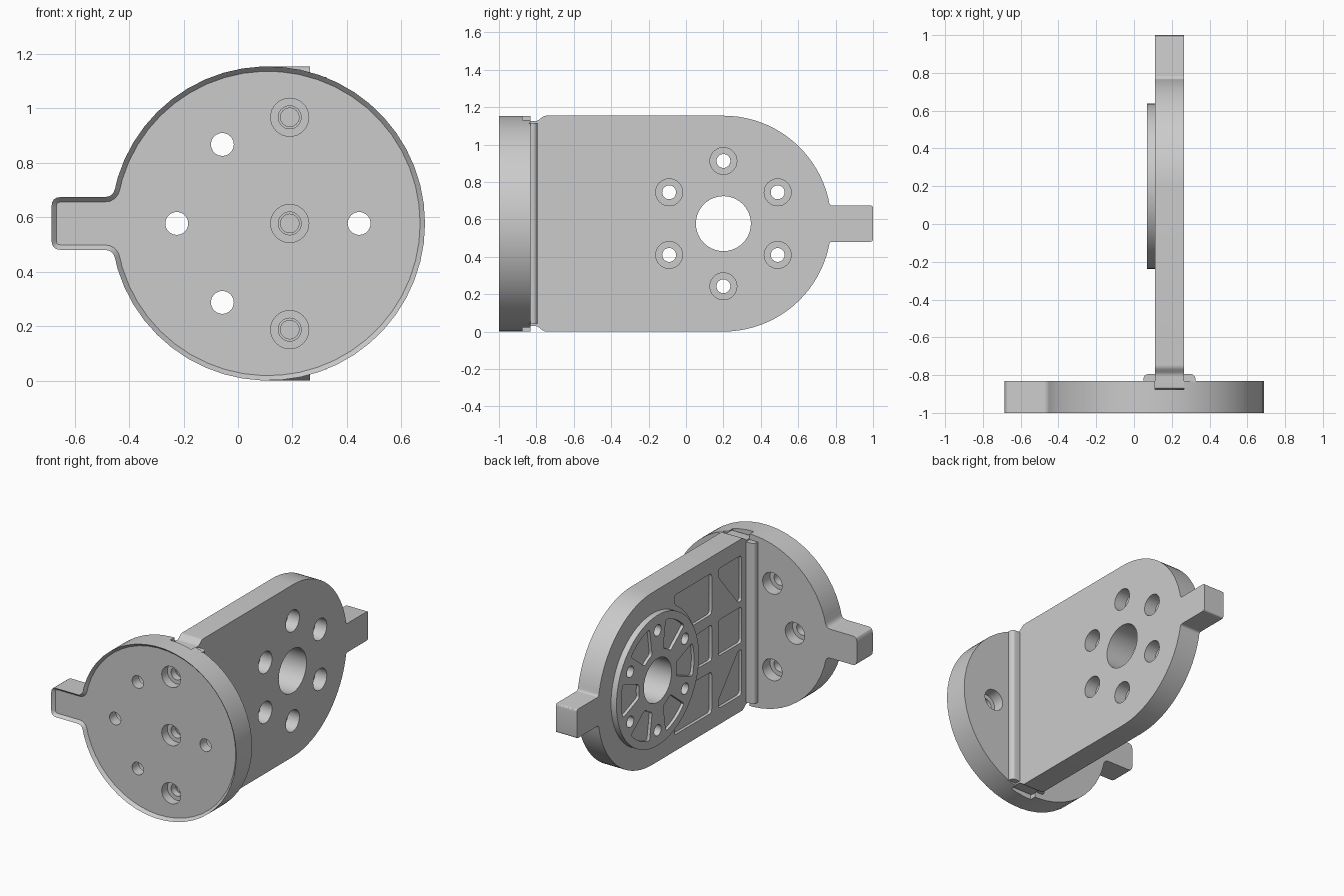
import bpy, bmesh, math
from mathutils import Vector

if "Cube" in bpy.data.objects:
    bpy.data.objects.remove(bpy.data.objects["Cube"])

grey = bpy.data.materials.new("plain grey")
grey.use_nodes = True
COLOUR = (0.6, 0.6, 0.6, 1)
grey.diffuse_color = COLOUR
grey.node_tree.nodes["Principled BSDF"].inputs["Base Color"].default_value = COLOUR

MID = 0.577            # height of the centre line
R = 0.577              # radius of both rounded plates
HUB_Y, DISC_X = 0.2, 0.11
BOLT_R = 0.335


def circle(u, v, r, n=32):
    return [(u + r * math.cos(math.tau * i / n), v + r * math.sin(math.tau * i / n)) for i in range(n)]


def arc(u, v, r, a, b, n):
    """Arc points from angle a to b in degrees."""
    angles = [math.radians(a + (b - a) * i / n) for i in range(n + 1)]
    return [(u + r * math.cos(t), v + r * math.sin(t)) for t in angles]


def fillet(points, r, steps=4):
    """Round every sharp corner of a closed outline."""
    out = []
    pts = [Vector(p) for p in points]
    for i, p in enumerate(pts):
        a, b = pts[i - 1] - p, pts[(i + 1) % len(pts)] - p
        if (-a).angle(b) < math.radians(20):
            out.append(tuple(p))
            continue
        d = min(r, 0.45 * a.length, 0.45 * b.length)
        s, e = p + a.normalized() * d, p + b.normalized() * d
        for k in range(steps + 1):
            t = k / steps
            out.append(tuple(s * (1 - t) ** 2 + p * 2 * t * (1 - t) + e * t * t))
    return out


def place(axis, u, v, w):
    return {"x": (w, u, v), "y": (u, w, v), "z": (u, v, w)}[axis]


def prism(bm, points, axis, a, b, end_scale=1.0):
    """Extrude an outline along an axis, optionally tapering the far end."""
    n = len(points)
    cu, cv = sum(p[0] for p in points) / n, sum(p[1] for p in points) / n
    near = [bm.verts.new(place(axis, u, v, a)) for u, v in points]
    far = [bm.verts.new(place(axis, cu + (u - cu) * end_scale, cv + (v - cv) * end_scale, b))
           for u, v in points]
    faces = [bm.faces.new(near), bm.faces.new(far[::-1])]
    for i in range(n):
        j = (i + 1) % n
        faces.append(bm.faces.new((near[j], near[i], far[i], far[j])))
    bmesh.ops.recalc_face_normals(bm, faces=faces)
    return faces[0]


def make(name, bm):
    mesh = bpy.data.meshes.new(name)
    bm.to_mesh(mesh)
    bm.free()
    mesh.materials.append(grey)
    ob = bpy.data.objects.new(name, mesh)
    bpy.context.collection.objects.link(ob)
    return ob


def cut(ob, prisms):
    """Subtract a set of separate prisms from an object."""
    bm = bmesh.new()
    for args in prisms:
        prism(bm, *args)
    cutter = make("cutter", bm)
    cutter.hide_render = True
    mod = ob.modifiers.new("cut", "BOOLEAN")
    mod.operation, mod.solver, mod.object = "DIFFERENCE", "EXACT", cutter
    bpy.context.view_layer.objects.active = ob
    bpy.ops.object.modifier_apply(modifier=mod.name)
    bpy.data.objects.remove(cutter)


def finish(ob):
    bpy.ops.object.select_all(action="DESELECT")
    ob.select_set(True)
    bpy.context.view_layer.objects.active = ob
    bpy.ops.object.shade_smooth_by_angle(angle=math.radians(25))


def mirror_z(points):
    return [(u, 2 * MID - v) for u, v in reversed(points)]


def ring(centre, angles):
    return [(centre + BOLT_R * math.cos(math.radians(t)),
             MID + BOLT_R * math.sin(math.radians(t))) for t in angles]


# Round base disc with a side tab and a chamfered front rim
TAB = 0.097
gap = math.degrees(math.asin(TAB / R))
disc_outline = fillet(arc(DISC_X, MID, R, -180 + gap, 180 - gap, 48)
                      + [(-0.685, MID + TAB), (-0.685, MID - TAB)], 0.035)
bm = bmesh.new()
front = prism(bm, disc_outline, "y", -1, -0.832)
rim = list(front.verts)
bmesh.ops.inset_region(bm, faces=[front], thickness=0.018, use_even_offset=True)
for v in rim:
    v.co.y += 0.02
disc = make("base_disc", bm)
screws = [(0.19, MID + d) for d in (-0.39, 0, 0.39)]
disc_holes = ring(DISC_X, (0, 120, 180, 240))
slot = [(0.11, -0.875), (0.265, -0.875), (0.265, -0.7), (0.11, -0.7)]
cut(disc, [(circle(u, v, 0.07), "y", -1.1, -0.92) for u, v in screws]
    + [(circle(u, v, 0.072), "y", -0.91, -0.7) for u, v in disc_holes])
cut(disc, [(circle(u, v, 0.042), "y", -1.1, -0.7) for u, v in screws + disc_holes])
cut(disc, [(slot, "z", -0.1, 1.3)])
finish(disc)

# Upright arm plate with rounded end and tab
bm = bmesh.new()
arm_outline = fillet([(-0.76, 0), *arc(HUB_Y, MID, R, -90, -gap, 20),
                      (1, MID - TAB), (1, MID + TAB),
                      *arc(HUB_Y, MID, R, gap, 90, 20),
                      (-0.76, 2 * MID), (-0.795, 1.125), (-0.875, 1.125),
                      (-0.875, 0.03), (-0.795, 0.03)], 0.015)
prism(bm, arm_outline, "x", 0.11, 0.265)
arm = make("arm_plate", bm)

# Shallow weight-saving pockets beside the hub
outer = fillet([(-0.5, 1.045), (-0.745, 1.045), (-0.745, 0.74), (-0.71, 0.74), (-0.5, 0.99)], 0.025)
inner = fillet([(-0.03, 1.045), (-0.43, 1.045), (-0.43, 0.77),
                *arc(HUB_Y, MID, 0.47, 156, 121, 7)], 0.025)
middle = fillet([(-0.5, 0.46), (-0.5, 0.7), (-0.745, 0.7), (-0.745, 0.46)], 0.02)
near_hub = fillet([(-0.43, 0.7), (-0.43, 0.46), *arc(HUB_Y, MID, 0.47, 194, 166, 6)], 0.02)
pockets = [outer, mirror_z(outer), inner, mirror_z(inner), middle, near_hub]
cut(arm, [(p, "x", 0.0, 0.13) for p in pockets])

# Hub bore, bolt holes with counterbores, and blind screw holes
bolts = ring(HUB_Y, range(30, 390, 60))
through = [(circle(u, v, 0.037), "x", -0.1, 0.4) for u, v in bolts]
through.append((circle(HUB_Y, MID, 0.147, 40), "x", -0.1, 0.4))
cut(arm, through)
cut(arm, [(circle(u, v, 0.072), "x", 0.18, 0.4) for u, v in bolts])
cut(arm, [(circle(u, v, 0.034), "y", -0.95, -0.65) for u, v in screws])
finish(arm)

# Raised hub ring with its own pockets between the bolts
bm = bmesh.new()
prism(bm, circle(HUB_Y, MID, 0.437, 64), "x", 0.07, 0.112)
hub = make("hub_ring", bm)
cut(hub, through)
windows = [fillet(arc(HUB_Y, MID, 0.385, t - 17, t + 17, 5)
                  + arc(HUB_Y, MID, 0.2, t + 13, t - 13, 2), 0.03) for t in range(0, 360, 60)]
cut(hub, [(w, "x", 0.0, 0.09) for w in windows])
finish(hub)

# Rounded support strips either side of the arm
for name, wall, side in (("right_strip", 0.11, -1), ("left_strip", 0.265, 1)):
    bm = bmesh.new()
    edge = wall + side * 0.06
    profile = [(wall, -0.84), (edge, -0.84)] + [
        (edge - side * 0.025 * (1 - math.cos(math.radians(t))),
         -0.82 + 0.025 * math.sin(math.radians(t))) for t in range(0, 91, 15)] + [(wall, -0.795)]
    prism(bm, profile, "z", 0.04, 1.115)
    finish(make(name, bm))
